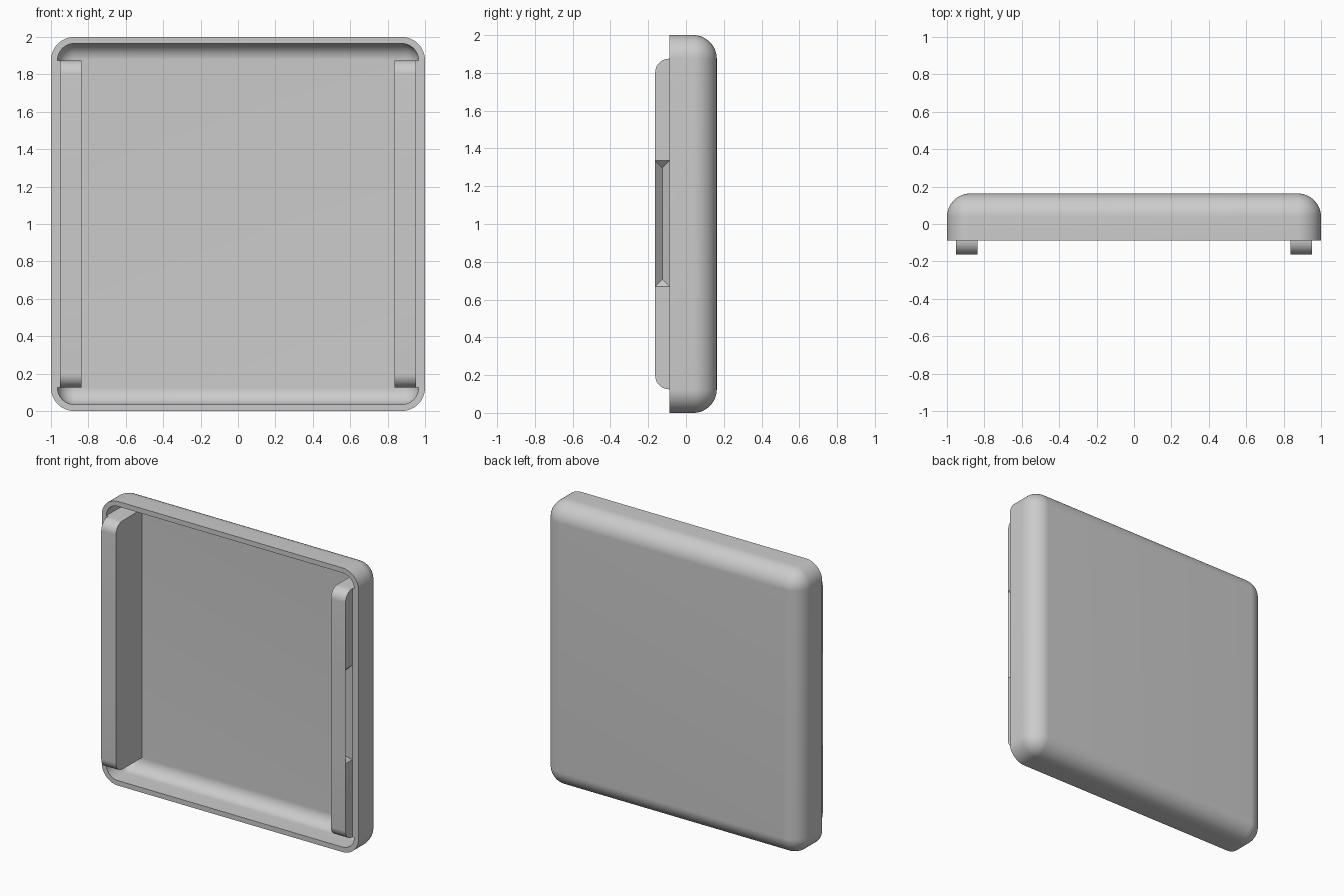
import bpy, bmesh
from math import sin, cos, pi

if "Cube" in bpy.data.objects:
    bpy.data.objects.remove(bpy.data.objects["Cube"], do_unlink=True)

FRONT, RIM, BACK = -0.163, -0.087, 0.163   # depth levels along y
CORNER, WALL, STEPS = 0.125, 0.035, 16
CORE = 1 - CORNER                          # half size of the flat back

grey = bpy.data.materials.new("plain grey")
grey.use_nodes = True
colour = (0.6, 0.6, 0.6, 1)
grey.diffuse_color = colour
grey.node_tree.nodes["Principled BSDF"].inputs["Base Color"].default_value = colour


def finish(name, bm, smooth=True):
    bmesh.ops.remove_doubles(bm, verts=bm.verts, dist=0.0001)
    bmesh.ops.recalc_face_normals(bm, faces=bm.faces)
    mesh = bpy.data.meshes.new(name)
    bm.to_mesh(mesh)
    bm.free()
    mesh.materials.append(grey)
    ob = bpy.data.objects.new(name, mesh)
    bpy.context.collection.objects.link(ob)
    if smooth:
        bpy.ops.object.select_all(action="DESELECT")
        ob.select_set(True)
        bpy.context.view_layer.objects.active = ob
        bpy.ops.object.shade_smooth_by_angle(angle=pi / 6)
    return ob


# Shell: rounded-square rings lofted from the inner floor, round the rim, to the back
def ring(bm, radius, y):
    verts = []
    for q, (sx, sz) in enumerate([(1, 1), (-1, 1), (-1, -1), (1, -1)]):
        for i in range(STEPS + 1):
            a = (q + i / STEPS) * pi / 2
            verts.append(bm.verts.new((sx * CORE + radius * cos(a), y,
                                       1 + sz * CORE + radius * sin(a))))
    return verts


def arc(radius):
    return [(radius * cos(i / STEPS * pi / 2),
             BACK - CORNER + radius * sin(i / STEPS * pi / 2)) for i in range(STEPS + 1)]


inner, outer = CORNER - WALL, CORNER
profile = arc(inner)[::-1] + [(inner, RIM), (outer, RIM)] + arc(outer)
bm = bmesh.new()
rings = [ring(bm, r, y) for r, y in profile]
for a, b in zip(rings, rings[1:]):
    for i in range(len(a)):
        j = (i + 1) % len(a)
        bm.faces.new((a[i], a[j], b[j], b[i]))
for end in (rings[0], rings[-1]):
    corners = [end[k * (STEPS + 1)] for k in range(4)]
    bm.faces.new(corners)
finish("tray_shell", bm)


# Clip rails: rounded-end bars with a V-shaped notch on the outer side
IN_X, OUT_X = 0.837, 0.951
Z0, Z1, ROUND = 0.125, 1.875, 0.073
NOTCH0, NOTCH1 = 0.67, 1.335
DEEP = (RIM - FRONT) / 2


def clip_rail(name, side):
    bm = bmesh.new()

    def vert(x, y, z):
        return bm.verts.new((side * x, y, z))

    half = [(FRONT + ROUND * (1 - sin(i / 10 * pi / 2)),
             Z0 + ROUND * (1 - cos(i / 10 * pi / 2))) for i in range(11)]
    low = [(BACK - WALL + 0.001, Z0)] + half
    high = [(y, 2 - z) for y, z in reversed(low)]
    outline = low + [(FRONT, NOTCH0), (FRONT, NOTCH1)] + high
    a = [vert(IN_X, y, z) for y, z in outline]
    b = [vert(OUT_X, y, z) for y, z in outline]
    for i in range(len(a)):
        j = (i + 1) % len(a)
        bm.faces.new((a[i], a[j], b[j], b[i]))
    bm.faces.new(a)
    # outer side goes round the notch, then the notch slopes are added
    n = len(low)
    f0, f1 = b[n], b[n + 1]
    r0, r1 = vert(OUT_X, RIM, NOTCH0), vert(OUT_X, RIM, NOTCH1)
    v0 = vert(OUT_X - DEEP, FRONT + DEEP, NOTCH0 + DEEP)
    v1 = vert(OUT_X - DEEP, FRONT + DEEP, NOTCH1 - DEEP)
    bm.faces.new(b[:n + 1] + [r0, r1] + b[n + 1:])
    for face in ((f0, f1, v1, v0), (r0, v0, v1, r1), (f0, v0, r0), (f1, r1, v1)):
        bm.faces.new(face)
    return finish(name, bm)


# Ledges: fill the gap between each rail and the wall, level with the rim
def ledge(name, side):
    x0, x1, y1 = OUT_X - 0.01, 1 - WALL + 0.001, 0.1
    bm = bmesh.new()
    bmesh.ops.create_cube(bm, size=1)
    for v in bm.verts:
        v.co = (side * (x1 if v.co.x > 0 else x0),
                y1 if v.co.y > 0 else RIM,
                Z1 if v.co.z > 0 else Z0)
    return finish(name, bm, smooth=False)


for label, side in (("left", 1), ("right", -1)):
    clip_rail(label + "_clip_rail", side)
    ledge(label + "_rail_ledge", side)
